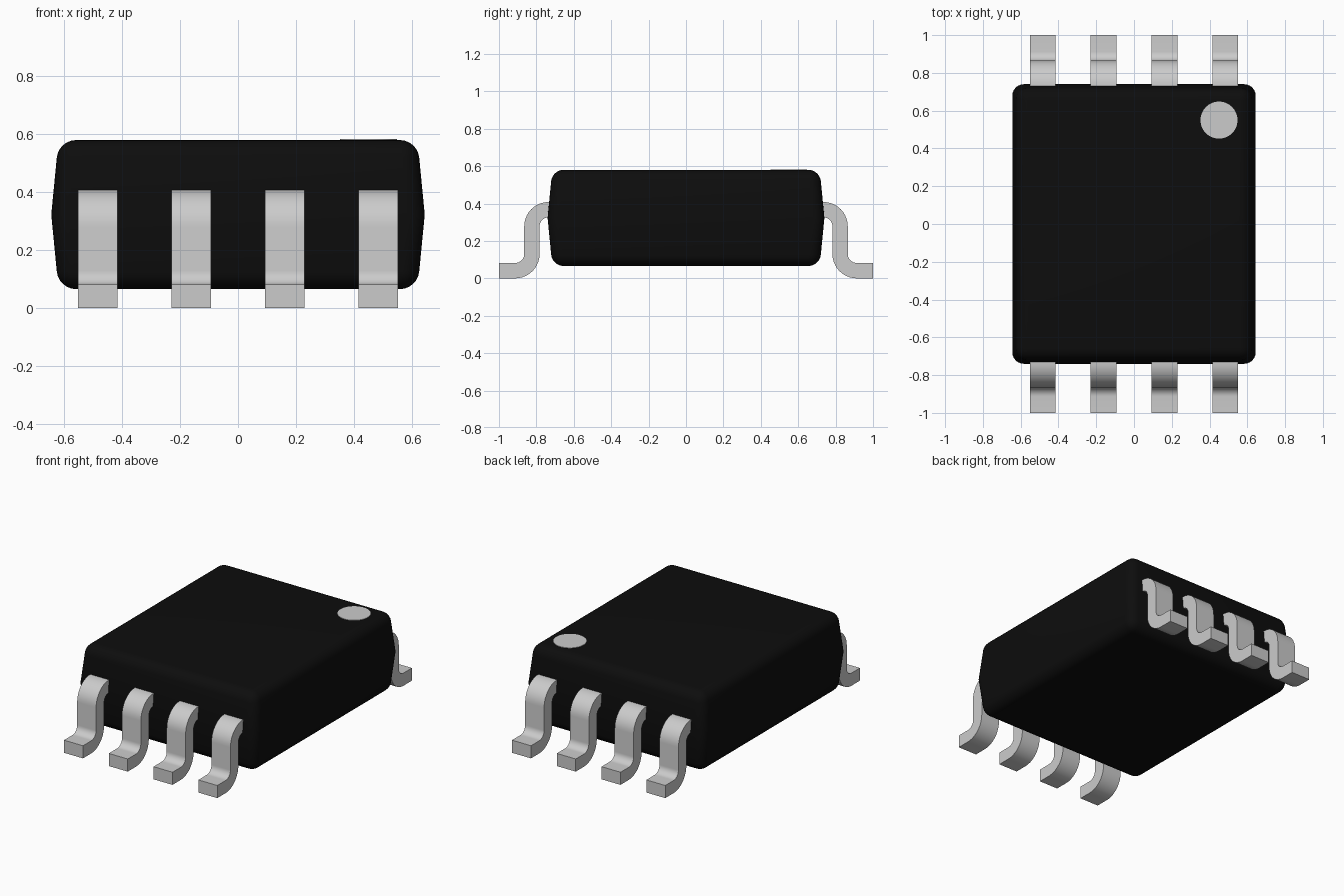
import bpy, bmesh, math

cube = bpy.data.objects.get("Cube")
if cube:
    bpy.data.objects.remove(cube, do_unlink=True)


def material(name, rgb):
    mat = bpy.data.materials.new(name)
    mat.use_nodes = True
    mat.diffuse_color = (*rgb, 1)
    mat.node_tree.nodes["Principled BSDF"].inputs["Base Color"].default_value = (*rgb, 1)
    return mat


black = material("black plastic", (0.004, 0.004, 0.004))
silver = material("silver metal", (0.6, 0.6, 0.6))


def finish(name, bm, mat, angle=35):
    bmesh.ops.recalc_face_normals(bm, faces=bm.faces)
    mesh = bpy.data.meshes.new(name)
    bm.to_mesh(mesh)
    bm.free()
    mesh.materials.append(mat)
    mesh.shade_smooth()
    mesh.set_sharp_from_angle(angle=math.radians(angle))
    obj = bpy.data.objects.new(name, mesh)
    bpy.context.collection.objects.link(obj)
    return obj


# Body: box swelling at mid height, all corners rounded
TOP, MID, BOTTOM = 0.58, 0.323, 0.066
bm = bmesh.new()
rings = []
for z, inset in ((BOTTOM, 0.025), (MID, 0), (TOP, 0.025)):
    x, y = 0.644 - inset, 0.74 - inset
    rings.append([bm.verts.new(p) for p in ((-x, -y, z), (x, -y, z), (x, y, z), (-x, y, z))])
bm.faces.new(rings[0])
bm.faces.new(rings[2])
for low, high in zip(rings, rings[1:]):
    for i in range(4):
        j = (i + 1) % 4
        bm.faces.new((low[i], low[j], high[j], high[i]))
bmesh.ops.recalc_face_normals(bm, faces=bm.faces)
sharp = [e for e in bm.edges if e.calc_face_angle() > math.radians(40)]
bmesh.ops.bevel(bm, geom=sharp, offset=0.06, offset_type='OFFSET', segments=6,
                profile=0.5, affect='EDGES', clamp_overlap=True)
finish("body", bm, black)

# Corner marker disc
bm = bmesh.new()
bmesh.ops.create_cone(bm, cap_ends=True, segments=48, radius1=0.098, radius2=0.098, depth=0.006)
marker = finish("corner_marker", bm, silver)
marker.location = (0.45, 0.55, TOP)


# Leads: bent strips, foot resting on the ground
def arc(cy, cz, radius, start, end, steps=10):
    angles = [math.radians(start + (end - start) * i / steps) for i in range(steps + 1)]
    return [(cy + radius * math.cos(a), cz + radius * math.sin(a)) for a in angles]


INNER, OUTER, WIDTH = 0.048, 0.13, 0.136
SHOULDER, HEEL = (0.735, 0.278), (0.913, OUTER)
outline = ([(0.68, SHOULDER[1] + OUTER)] + arc(*SHOULDER, OUTER, 90, 0)
           + arc(*HEEL, INNER, 180, 270) + [(1, OUTER - INNER), (1, 0)]
           + arc(*HEEL, OUTER, 270, 180) + arc(*SHOULDER, INNER, 0, 90)
           + [(0.68, SHOULDER[1] + INNER)])


def lead(name, x, side):
    bm = bmesh.new()
    face = bm.faces.new([bm.verts.new((x - WIDTH / 2, side * y, z)) for y, z in outline])
    new = bmesh.ops.extrude_face_region(bm, geom=[face])["geom"]
    verts = [g for g in new if isinstance(g, bmesh.types.BMVert)]
    bmesh.ops.translate(bm, verts=verts, vec=(WIDTH, 0, 0))
    finish(name, bm, silver)


for side, label in ((-1, "front"), (1, "back")):
    for i in range(4):
        lead(f"{label}_lead_{i + 1}", (i - 1.5) * 0.322, side)
